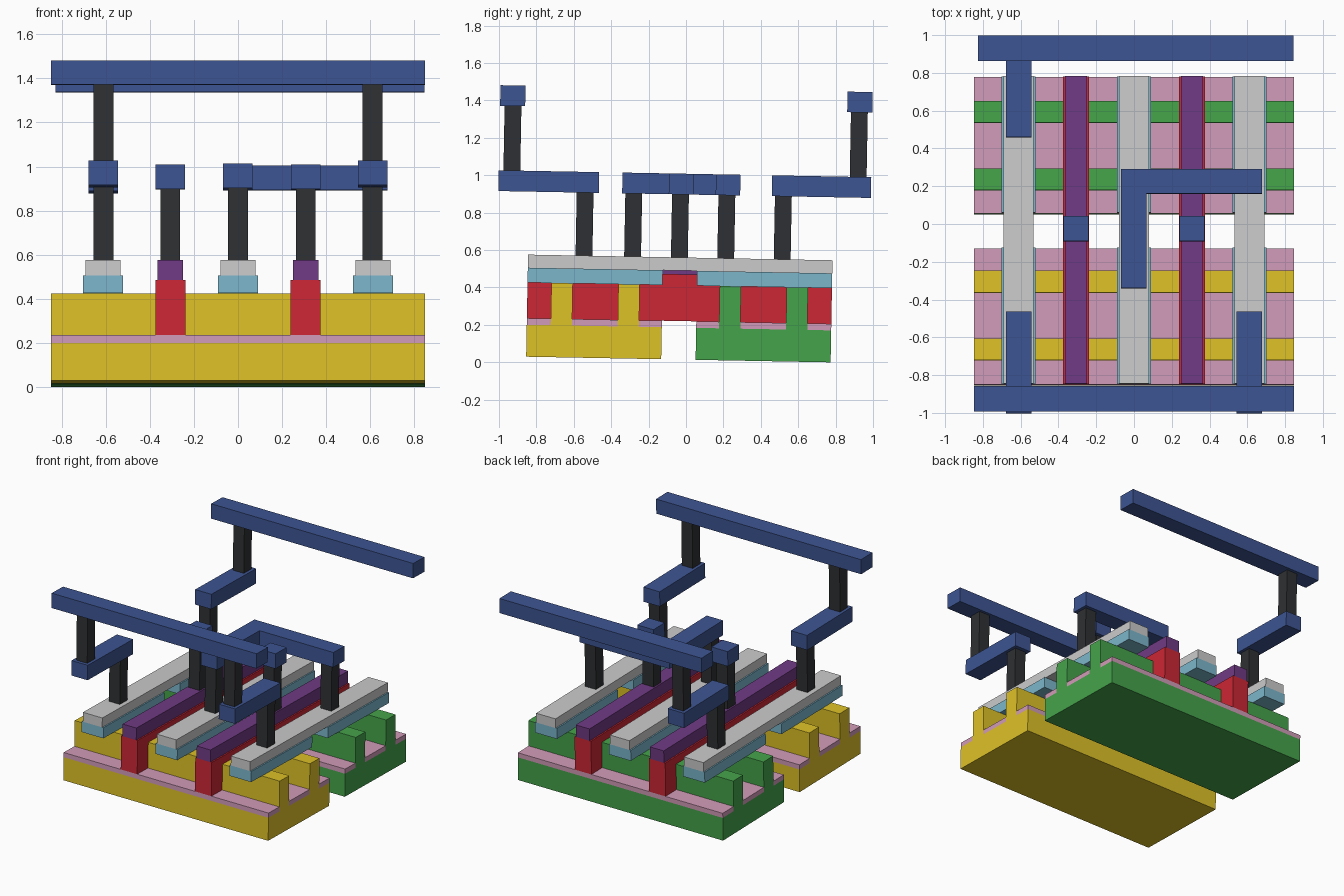
import bpy, bmesh, math
from mathutils import Matrix

if "Cube" in bpy.data.objects:
    bpy.data.objects.remove(bpy.data.objects["Cube"])

TILT = Matrix.Rotation(-0.0185, 4, 'X')   # whole model leans slightly

COLOURS = {
    "yellow": (0.73, 0.54, 0.02), "green": (0.06, 0.37, 0.07),
    "pink": (0.64, 0.33, 0.48), "red": (0.60, 0.02, 0.035),
    "purple": (0.16, 0.042, 0.23), "light_blue": (0.20, 0.47, 0.60),
    "dark": (0.028, 0.03, 0.033), "blue": (0.047, 0.09, 0.29),
}
MATS = {}
for key, rgb in COLOURS.items():
    MATS[key] = bpy.data.materials.new(key)
    MATS[key].diffuse_color = (*rgb, 1)


def prism(name, profile, axis, lo, hi, colour=None):
    """Extrude a 2D profile along x (profile is y,z) or z (profile is x,y)."""
    bm = bmesh.new()
    point = (lambda p: (lo, *p)) if axis == 'x' else (lambda p: (*p, lo))
    face = bm.faces.new([bm.verts.new(point(p)) for p in profile])
    new = bmesh.ops.extrude_face_region(bm, geom=[face])["geom"]
    d = hi - lo
    bmesh.ops.translate(bm, vec=(d, 0, 0) if axis == 'x' else (0, 0, d),
                        verts=[v for v in new if isinstance(v, bmesh.types.BMVert)])
    bmesh.ops.recalc_face_normals(bm, faces=bm.faces)
    bm.transform(TILT)
    mesh = bpy.data.meshes.new(name)
    bm.to_mesh(mesh)
    bm.free()
    if colour:
        mesh.materials.append(MATS[colour])
    obj = bpy.data.objects.new(name, mesh)
    bpy.context.collection.objects.link(obj)
    return obj


def box(name, x, y, z, colour=None):
    return prism(name, [(x[0], y[0]), (x[1], y[0]), (x[1], y[1]), (x[0], y[1])],
                 'z', z[0], z[1], colour)


def around(c, h):
    return (c - h, c + h)


C = -0.041                       # layout centre in y
IN, OUT = 0.092, 0.814           # inner and outer edge of each half
FINS, FW = (0.271, 0.629), 0.057
Z0, Z_BASE, Z_PINK, Z_FIN = 0.0142, 0.185, 0.22, 0.411
Z_EPI, Z_TOP = 0.49, 0.56
Z_M1, Z_M1T, Z_M2, Z_M2T = 0.897, 1.008, 1.353, 1.463
COLS, GATES = (-0.612, 0.0, 0.612), (-0.307, 0.307)

for side, colour in ((-1, "yellow"), (1, "green")):
    # Substrate with two fins as one profile
    prof = [(IN, Z0), (IN, Z_BASE)]
    for f in FINS:
        prof += [(f - FW, Z_BASE), (f - FW, Z_FIN), (f + FW, Z_FIN), (f + FW, Z_BASE)]
    prof += [(OUT, Z_BASE), (OUT, Z0)]
    prism(colour + "_finned_base", [(C + side * y, z) for y, z in prof],
          'x', -0.848, 0.848, colour)
    # Pink insulator strips between the fins
    edges = [IN, FINS[0] - FW, FINS[0] + FW, FINS[1] - FW, FINS[1] + FW, OUT]
    for a, b in zip(edges[::2], edges[1::2]):
        box("insulator_strip", (-0.848, 0.848), sorted((C + side * a, C + side * b)),
            (Z_BASE, Z_PINK), "pink")
    # Light blue pads resting on the fins
    for x in COLS:
        box("fin_contact_pad", around(x, 0.09), sorted((C + side * IN, C + side * OUT)),
            (Z_FIN, Z_EPI), "light_blue")

# Grey strips across both halves
for x in COLS:
    box("contact_strip", around(x, 0.08), around(C, OUT), (Z_EPI, Z_TOP))

# Gates, their caps, and small blue pads on posts
for x in GATES:
    box("gate", around(x, 0.068), around(C, OUT), (Z_PINK, 0.47), "red")
    box("gate_cap", around(x, 0.057), around(C, OUT), (0.47, Z_TOP), "purple")
    box("gate_post", around(x, 0.045), around(-0.046, 0.045), (Z_TOP, Z_M1), "dark")
    box("gate_pad", around(x, 0.067), around(-0.043, 0.066), (Z_M1, Z_M1T), "blue")

# L-shaped link and its posts
prism("corner_link", [(-0.068, -0.358), (0.066, -0.358), (0.066, 0.142),
                      (0.677, 0.142), (0.677, 0.273), (-0.068, 0.273)],
      'z', Z_M1, Z_M1T, "blue")
for x, y in ((0, -0.296), (0.61, 0.202)):
    box("link_post", around(x, 0.045), around(y, 0.045), (Z_TOP, Z_M1), "dark")

# Arms out to the rails: low post, arm, high post
for x, y_arm, y_low, y_high in ((-0.61, (-1.02, -0.483), -0.556, -0.95),
                                (0.61, (-1.02, -0.483), -0.556, -0.95),
                                (-0.61, (0.442, 0.972), 0.504, 0.902)):
    box("arm_low_post", around(x, 0.045), around(y_low, 0.045), (Z_TOP, Z_M1), "dark")
    box("rail_arm", around(x, 0.067), y_arm, (Z_M1, Z_M1T), "blue")
    box("arm_high_post", around(x, 0.045), around(y_high, 0.045), (Z_M1T, Z_M2), "dark")

# Long rails
box("front_rail", (-0.848, 0.848), around(-0.952, 0.067), (Z_M2, Z_M2T), "blue")
box("back_rail", (-0.827, 0.845), around(0.904, 0.067), (Z_M2, Z_M2T), "blue")

for m in bpy.data.materials:
    if m.users and not m.is_grease_pencil:
        m.use_nodes = True
        m.node_tree.nodes["Principled BSDF"].inputs["Base Color"].default_value = m.diffuse_color
